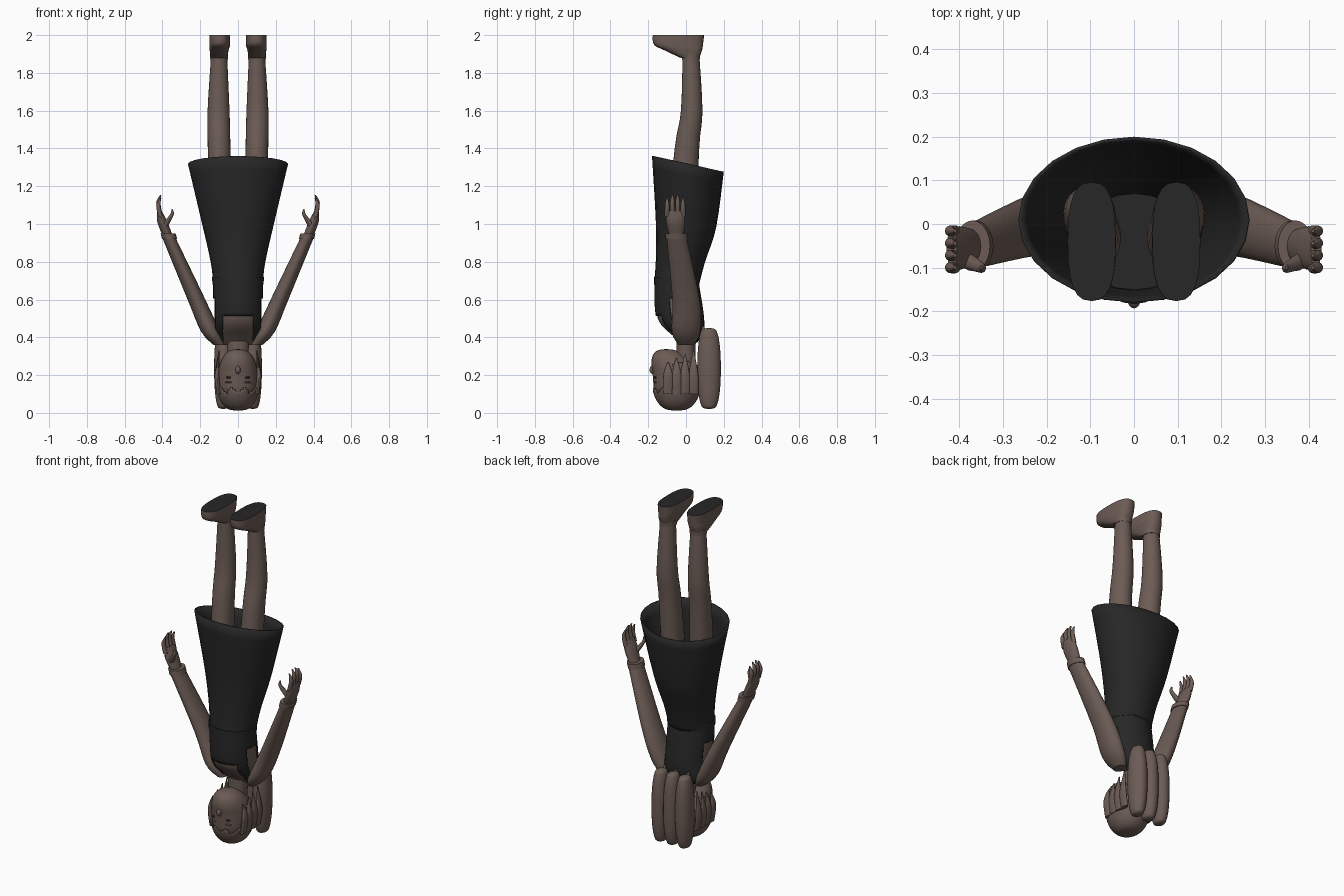
import bpy, bmesh
from math import cos, sin, pi, copysign

cube = bpy.data.objects.get("Cube")
if cube:
    bpy.data.objects.remove(cube)


def material(name, colour):
    made = bpy.data.materials.new(name)
    made.use_nodes = True
    made.diffuse_color = colour
    made.node_tree.nodes["Principled BSDF"].inputs["Base Color"].default_value = colour
    return made


BROWN = material("warm brown", (.15, .107, .09, 1))
BLACK = material("soft black", (.02, .02, .02, 1))


def finish(name, mesh, materials, thickness=0):
    """Turn the working mesh into a smooth-shaded object."""
    bmesh.ops.recalc_face_normals(mesh, faces=mesh.faces)
    data = bpy.data.meshes.new(name)
    mesh.to_mesh(data)
    mesh.free()
    for entry in materials:
        data.materials.append(entry)
    made = bpy.data.objects.new(name, data)
    bpy.context.collection.objects.link(made)
    if thickness:
        made.modifiers.new("thickness", "SOLIDIFY").thickness = thickness
    bpy.ops.object.select_all(action="DESELECT")
    made.select_set(True)
    bpy.context.view_layer.objects.active = made
    bpy.ops.object.shade_smooth_by_angle()


def blend(before, start, end, after, t):
    """Smooth curve value between start and end."""
    bend = 2 * before - 5 * start + 4 * end - after
    twist = 3 * (start - end) + after - before
    return start + t / 2 * (end - before + t * (bend + t * twist))


def smooth_rings(rings, steps):
    padded = [rings[0], *rings, rings[-1]]
    result = []
    for group in zip(padded, padded[1:], padded[2:], padded[3:]):
        for step in range(steps):
            result.append([blend(*values, step / steps) for values in zip(*group)])
    return result + [rings[-1]]


def loft(rings, sides=24, steps=4, power=1, caps=True):
    """Skin horizontal rings given as x, y, z, width radius, depth radius."""
    mesh = bmesh.new()
    loops = []
    for x, y, z, wide, deep in smooth_rings(rings, steps):
        loop = []
        for index in range(sides):
            c, s = cos(2 * pi * index / sides), sin(2 * pi * index / sides)
            across, along = copysign(abs(c) ** power, c), copysign(abs(s) ** power, s)
            loop.append(mesh.verts.new((x + wide * across, y + deep * along, z)))
        loops.append(loop)
    for lower, upper in zip(loops, loops[1:]):
        for index in range(sides):
            mesh.faces.new((lower[index - 1], lower[index], upper[index], upper[index - 1]))
    if caps:
        mesh.faces.new(loops[0])
        mesh.faces.new(loops[-1])
    return mesh


def pod(centre, size, blunt=1.0):
    """Rings of an upright rounded pod."""
    x, y, z = centre
    wide, deep, tall = size
    rings = []
    for step in range(13):
        angle = pi * step / 12
        swell = abs(sin(angle)) ** blunt + .01
        rings.append((x, y, z - tall * cos(angle), wide * swell, deep * swell))
    return rings


def grow(rings, amount):
    return [(x, y, z, wide + amount, deep + amount) for x, y, z, wide, deep in rings]


def mirrored(rings, side):
    return [(x * side, y, z, wide, deep) for x, y, z, wide, deep in rings]


def part(name, rings, colour=BROWN, side=1):
    finish(name, loft(mirrored(rings, side)), [colour])


def trim(mesh, rule):
    removed = [face for face in mesh.faces if rule(*face.calc_center_median())]
    bmesh.ops.delete(mesh, geom=removed, context="FACES")


# Torso and neck
torso = [(0, .01, .36, .08, .03), (0, .01, .4, .12, .07),
         (0, -.03, .5, .125, .12), (0, -.05, .7, .125, .11)]
part("torso", torso)
part("neck", [(0, 0, .26, .05, .05), (0, 0, .38, .06, .05)])


# Bodice with a square neckline, shoulder straps and armholes
def bodice_opening(x, y, z):
    neckline = y < .01 and z < .515 and abs(x) < .08
    armhole = z < .6 and abs(x) > .12
    nape = y > 0 and z < .4 and abs(x) < .07
    return neckline or armhole or nape


bodice = loft(grow(torso, .006), sides=64, steps=12, caps=False)
trim(bodice, bodice_opening)
finish("bodice", bodice, [BLACK], .008)

# Skirt with a sloping hem, and the waistband
skirt = loft([(0, -.05, .68, .13, .12), (0, -.03, .8, .145, .13),
              (0, 0, 1, .19, .16), (0, .01, 1.32, .265, .19)], caps=False)
for vert in skirt.verts:
    vert.co.z -= .35 * vert.co.y * max(0, vert.co.z - .7)
finish("skirt", skirt, [BLACK], .008)
part("waistband", [(0, -.05, .68, .135, .12), (0, -.05, .72, .138, .12)], BLACK)

# Head with the jaw pushed forward
head = [(x, y - .4 * max(0, z - .2), z, wide, deep)
        for x, y, z, wide, deep in pod((0, -.05, .175), (.108, .123, .163), .8)]
part("head", head)
part("nose", pod((0, -.175, .228), (.014, .018, .022)))
part("lips", pod((0, -.166, .27), (.026, .01, .008)))
part("mouth_line", pod((0, -.174, .27), (.022, .004, .002)), BLACK)


# Hair cap with a scalloped fringe, and rounded locks behind
def face_opening(x, y, z):
    fringe = .1 + .03 * abs(sin(50 * x))
    return (y < -.07 and z > fringe) or z > .27 + y / 5


hair = loft(grow(head[:10], .008), sides=48)
trim(hair, face_opening)
finish("hair_cap", hair, [BROWN], .006)
for place, label in ((-.078, "right"), (0, "middle"), (.078, "left")):
    part("back_lock_" + label, pod((place, .122, .235), (.048, .062, .215), .5))
    part("lock_tip_" + label, [(place, .1, .4, .03, .03), (place, .09, .46, .003, .003)])

for side, label in ((1, "left_"), (-1, "right_")):
    # Eyes, brows and hair beside the face
    part(label + "eye", pod((.046, -.162, .188), (.017, .006, .006)), BLACK, side)
    part(label + "brow", pod((.046, -.162, .162), (.024, .007, .004)), BROWN, side)
    for lock in range(4):
        y = .04 - .045 * lock
        tip = .33 - .02 * lock
        part(label + "side_lock_" + "abcd"[lock],
             [(.1, y, .1, .012, .025), (.112, y, .2, .012, .025), (.1, y, tip, .002, .003)],
             BROWN, side)

    # Sleeved arm and cuff
    part(label + "arm", [(.1, 0, .36, .03, .04), (.145, 0, .43, .05, .075),
                         (.22, 0, .6, .047, .072), (.367, -.05, .93, .035, .053)], BROWN, side)
    part(label + "cuff", [(.362, -.05, .92, .04, .058), (.37, -.05, .95, .04, .058)], BROWN, side)

    # Hand with curled fingers and a thumb
    part(label + "palm", [(.37, -.05, .93, .026, .037), (.4, -.055, 1.01, .027, .05),
                          (.417, -.057, 1.07, .012, .045)], BROWN, side)
    for finger in range(4):
        y = -.1 + .028 * finger
        tip = 1.16 - .015 * abs(finger - 1.5)
        part(label + "finger_" + "abcd"[finger],
             [(.41, y, 1.04, .012, .013), (.422, y, tip - .04, .011, .012),
              (.41, y, tip, .004, .004)], BROWN, side)
    part(label + "thumb", [(.39, -.08, .99, .02, .02), (.35, -.1, 1.05, .01, .012),
                           (.35, -.1, 1.08, .003, .004)], BROWN, side)

    # Leg and ankle trim
    part(label + "leg", [(.09, -.03, .9, .06, .08), (.1, .005, 1.4, .06, .065),
                         (.103, .03, 1.6, .058, .057), (.1, .026, 1.9, .042, .044)], BROWN, side)
    part(label + "ankle_trim", [(.1, .026, 1.87, .047, .048), (.1, .026, 1.9, .048, .05)], BROWN, side)

    # Shoe with a dark sole
    shoe = loft(mirrored([(.1, .02, 1.88, .043, .05), (.1, -.015, 1.92, .05, .1),
                          (.097, -.04, 1.95, .055, .13), (.097, -.04, 2, .055, .136)], side), power=.75)
    bmesh.ops.recalc_face_normals(shoe, faces=shoe.faces)
    for face in shoe.faces:
        face.material_index = int(face.normal.z > .9)
    finish(label + "shoe", shoe, [BROWN, BLACK])
